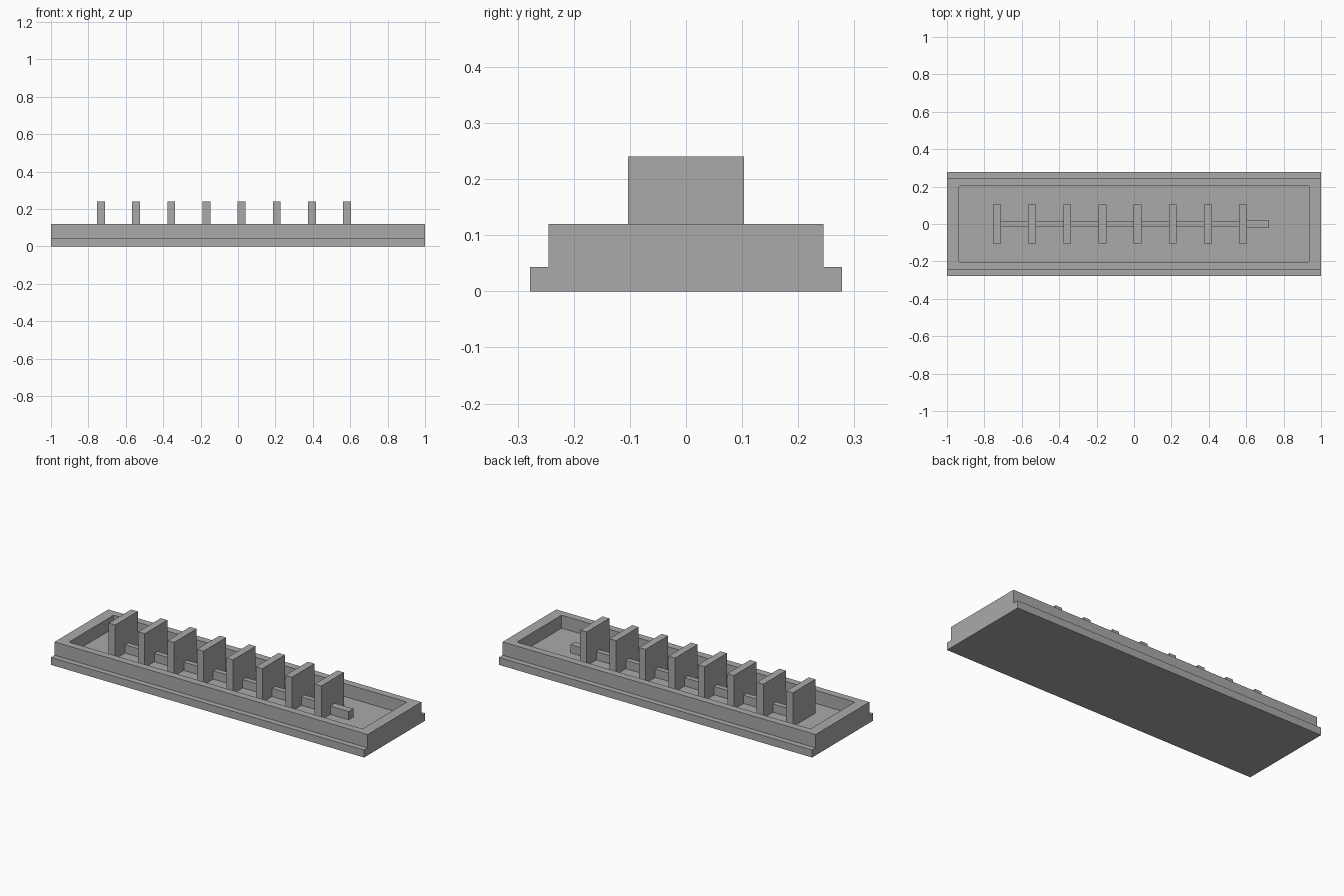
import bpy
import bmesh

if "Cube" in bpy.data.objects:
    bpy.data.objects.remove(bpy.data.objects["Cube"], do_unlink=True)

# Single plain grey
grey = bpy.data.materials.new("plain_grey")
grey.use_nodes = True
colour = (0.4, 0.4, 0.4, 1)
grey.diffuse_color = colour
grey.node_tree.nodes["Principled BSDF"].inputs["Base Color"].default_value = colour

FLOOR = 0.045
STEP = 0.043
RIM = 0.12


def add_object(name, bm):
    bmesh.ops.recalc_face_normals(bm, faces=bm.faces)
    mesh = bpy.data.meshes.new(name)
    bm.to_mesh(mesh)
    bm.free()
    mesh.materials.append(grey)
    obj = bpy.data.objects.new(name, mesh)
    bpy.context.collection.objects.link(obj)
    return obj


def box(name, x0, x1, half_y, z0, z1, corner=0):
    bm = bmesh.new()
    bmesh.ops.create_cube(bm, size=1)
    for v in bm.verts:
        v.co = (x1 if v.co.x > 0 else x0,
                half_y if v.co.y > 0 else -half_y,
                z1 if v.co.z > 0 else z0)
    if corner:
        upright = [e for e in bm.edges
                   if abs(e.verts[0].co.z - e.verts[1].co.z) > 1e-4]
        bmesh.ops.bevel(bm, geom=upright, offset=corner, segments=2,
                        affect='EDGES', profile=0.5)
    return add_object(name, bm)


# Tray: stepped cross-section extruded along x
half = [(0.278, 0), (0.278, STEP), (0.245, STEP), (0.245, RIM)]
section = half + [(-y, z) for y, z in reversed(half)]
bm = bmesh.new()
end = bm.faces.new([bm.verts.new((-1, y, z)) for y, z in section])
swept = bmesh.ops.extrude_face_region(bm, geom=[end])["geom"]
bmesh.ops.translate(bm, vec=(2, 0, 0),
                    verts=[v for v in swept if isinstance(v, bmesh.types.BMVert)])
tray = add_object("tray", bm)

# Recess cut into the tray top
cutter = box("recess_cutter", -0.937, 0.937, 0.203, FLOOR, 0.3, corner=0.006)
cutter.hide_render = True
cut = tray.modifiers.new("recess", 'BOOLEAN')
cut.operation = 'DIFFERENCE'
cut.solver = 'EXACT'
cut.object = cutter
bpy.context.view_layer.objects.active = tray
bpy.ops.object.modifier_apply(modifier=cut.name)
bpy.data.objects.remove(cutter, do_unlink=True)

# Row of upright plates
PITCH = 0.188
for i in range(8):
    x = -0.733 + i * PITCH
    box(f"upright_plate_{i + 1}", x - 0.021, x + 0.021, 0.103, FLOOR, 0.24)

# Rod joining the plates, with a wider tip at one end
box("connecting_rod", -0.733, 0.583, 0.015, FLOOR, 0.093)
box("rod_tip", 0.583, 0.722, 0.021, FLOOR, 0.093)
